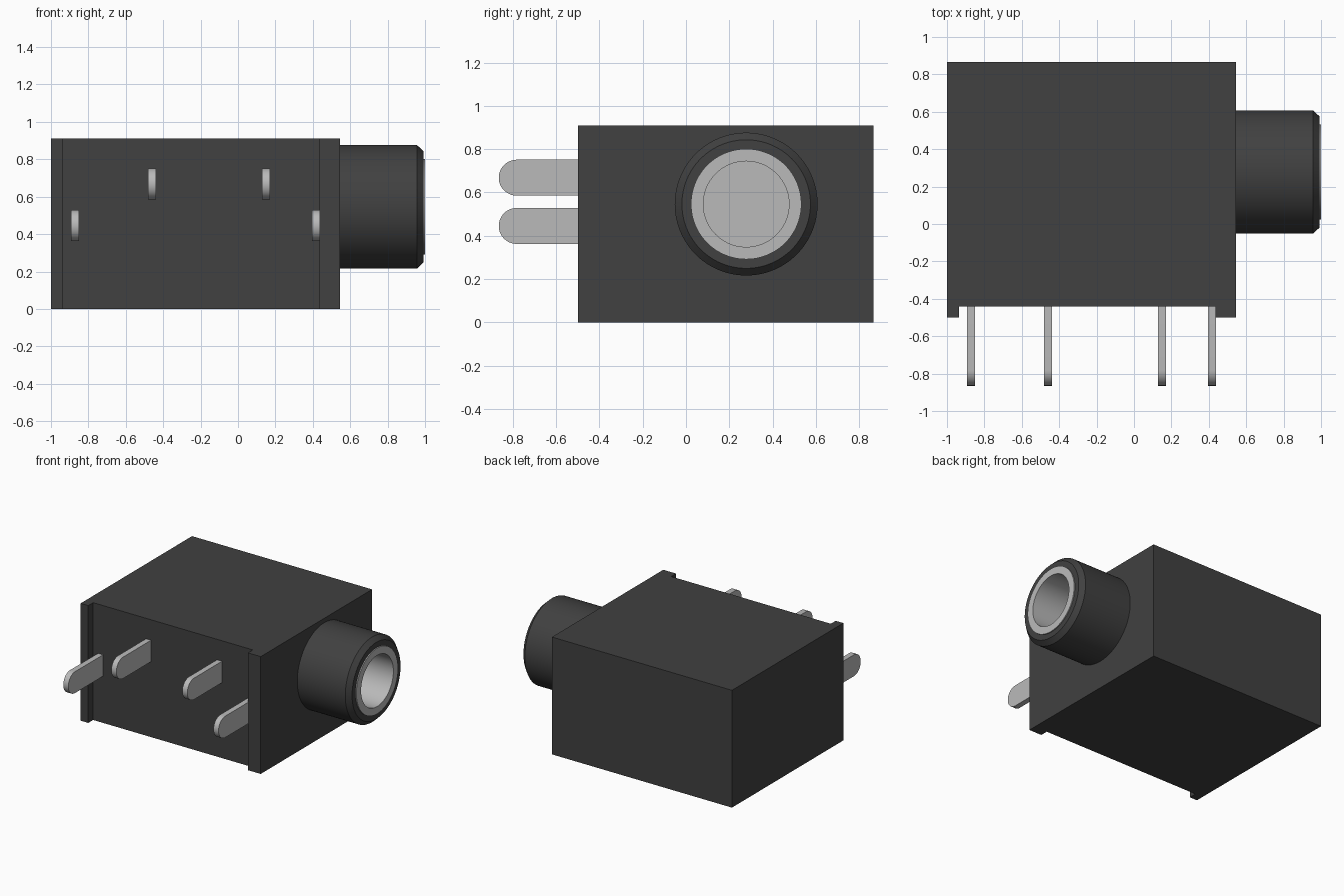
import bpy, bmesh, math
from mathutils import Matrix

cube = bpy.data.objects.get("Cube")
if cube:
    bpy.data.objects.remove(cube)


def material(name, value):
    m = bpy.data.materials.new(name)
    m.use_nodes = True
    col = (value, value, value, 1)
    m.diffuse_color = col
    m.node_tree.nodes["Principled BSDF"].inputs["Base Color"].default_value = col
    return m


BLACK = material("black plastic", 0.052)
METAL = material("grey metal", 0.49)
AXIS_Y, AXIS_Z = 0.278, 0.546      # socket axis, running along x
BORE_FLOOR = -0.55


def finish(name, bm, mat, smooth=False):
    bmesh.ops.recalc_face_normals(bm, faces=bm.faces)
    me = bpy.data.meshes.new(name)
    bm.to_mesh(me)
    bm.free()
    me.materials.append(mat)
    ob = bpy.data.objects.new(name, me)
    bpy.context.collection.objects.link(ob)
    if smooth:
        bpy.ops.object.select_all(action='DESELECT')
        ob.select_set(True)
        bpy.context.view_layer.objects.active = ob
        bpy.ops.object.shade_smooth_by_angle(angle=math.radians(30))
    return ob


def extrude(name, outline, vec, mat, smooth=False):
    """Solid made by sweeping a closed outline along a vector."""
    bm = bmesh.new()
    face = bm.faces.new([bm.verts.new(p) for p in outline])
    res = bmesh.ops.extrude_face_region(bm, geom=[face], use_keep_orig=True)
    bmesh.ops.translate(bm, vec=vec,
                        verts=[v for v in res["geom"] if isinstance(v, bmesh.types.BMVert)])
    return finish(name, bm, mat, smooth)


def lathe(name, profile, mat, steps=96, closed=True):
    """Revolve (x, radius) points around the socket axis."""
    bm = bmesh.new()
    vs = [bm.verts.new((x, AXIS_Y + r, AXIS_Z)) for x, r in profile]
    edges = [bm.edges.new(p) for p in zip(vs, vs[1:])]
    if closed:
        edges.append(bm.edges.new((vs[-1], vs[0])))
    bmesh.ops.spin(bm, geom=vs + edges, cent=(0, AXIS_Y, AXIS_Z), axis=(1, 0, 0),
                   angle=math.tau, steps=steps)
    bmesh.ops.remove_doubles(bm, verts=bm.verts, dist=1e-5)
    return finish(name, bm, mat, True)


# Housing with a shallow recess between two front ribs
plan = [(-1, 0.865), (-1, -0.5), (-0.935, -0.5), (-0.935, -0.44),
        (0.435, -0.44), (0.435, -0.5), (0.545, -0.5), (0.545, 0.865)]
housing = extrude("housing", [(x, y, 0) for x, y in plan], (0, 0, 0.91), BLACK)

# Bore cut into the housing for the metal sleeve
cutter = lathe("bore_cutter", [(BORE_FLOOR - 0.03, 0), (BORE_FLOOR - 0.03, 0.23),
                               (0.7, 0.23), (0.7, 0)], BLACK, closed=False)
cutter.hide_render = True
cutter.hide_set(True)
cut = housing.modifiers.new("bore", 'BOOLEAN')
cut.object = cutter
cut.operation = 'DIFFERENCE'
cut.solver = 'EXACT'
bpy.context.view_layer.objects.active = housing
bpy.ops.object.modifier_apply(modifier=cut.name)
bpy.data.objects.remove(cutter)

# Socket barrel with chamfered rim
lathe("socket_barrel", [(0.545, 0.25), (0.545, 0.33), (0.957, 0.33),
                        (0.992, 0.297), (0.992, 0.25)], BLACK)

# Metal sleeve, closed at the inner end
lathe("socket_sleeve", [(BORE_FLOOR, 0), (BORE_FLOOR, 0.198), (1.0, 0.198), (1.0, 0.255),
                        (0.55, 0.255), (0.55, 0.225), (BORE_FLOOR - 0.02, 0.225),
                        (BORE_FLOOR - 0.02, 0)], METAL, closed=False)

# Flat terminal pins with rounded tips
R, T = 0.083, 0.043
pins = {"left_outer_pin": (0.417, 0.445), "left_inner_pin": (0.149, 0.668),
        "right_inner_pin": (-0.46, 0.668), "right_outer_pin": (-0.872, 0.445)}
for name, (x, z) in pins.items():
    arc = [math.pi * i / 24 for i in range(25)]
    outline = [(x - T / 2, -0.865 + R - R * math.sin(a), z + R * math.cos(a)) for a in arc]
    outline += [(x - T / 2, -0.43, z - R), (x - T / 2, -0.43, z + R)]
    extrude(name, outline, (T, 0, 0), METAL, True)
